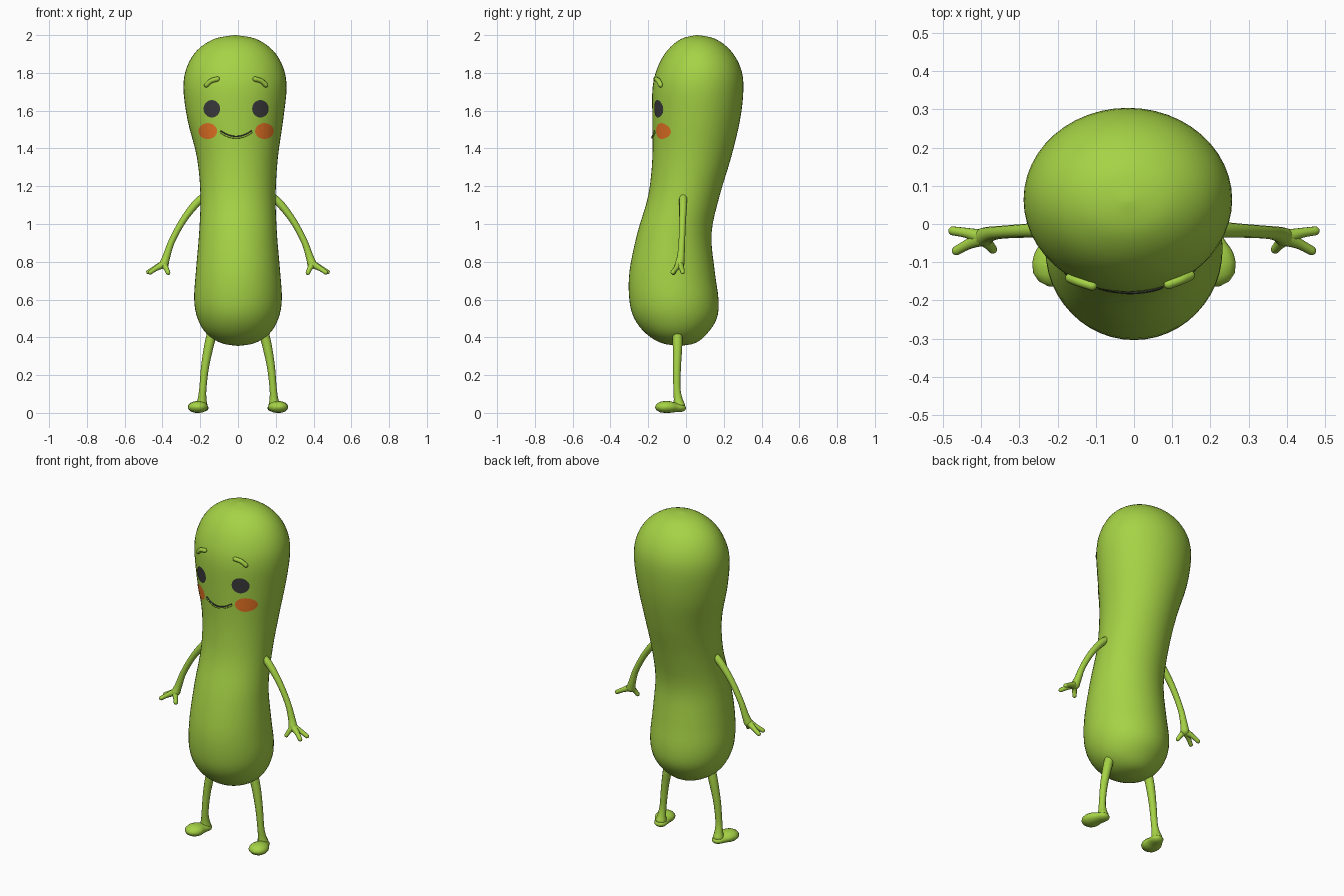
import bpy, bmesh
from math import sin, cos, pi
from mathutils import Vector
from mathutils.bvhtree import BVHTree

cube = bpy.data.objects.get("Cube")
if cube:
    bpy.data.objects.remove(cube, do_unlink=True)


def material(name, rgb):
    m = bpy.data.materials.new(name)
    m.use_nodes = True
    m.diffuse_color = (*rgb, 1)
    bsdf = m.node_tree.nodes["Principled BSDF"]
    bsdf.inputs["Base Color"].default_value = (*rgb, 1)
    bsdf.inputs["Roughness"].default_value = 0.6
    return m


GREEN = material("pickle green", (0.38, 0.65, 0.06))
CHARCOAL = material("charcoal", (0.042, 0.042, 0.045))
ORANGE = material("cheek orange", (0.78, 0.17, 0.018))


def finish(name, bm, mat):
    bmesh.ops.recalc_face_normals(bm, faces=bm.faces)
    mesh = bpy.data.meshes.new(name)
    bm.to_mesh(mesh)
    bm.free()
    mesh.materials.append(mat)
    mesh.shade_smooth()
    ob = bpy.data.objects.new(name, mesh)
    bpy.context.collection.objects.link(ob)


def smooth_path(rows, steps):
    """Catmull-Rom through rows of any width."""
    rows = [Vector(r) for r in rows]
    pts = [rows[0]] + rows + [rows[-1]]
    out = []
    for a, b, c, d in zip(pts, pts[1:], pts[2:], pts[3:]):
        for i in range(steps):
            t = i / steps
            out.append(0.5 * (2 * b + (c - a) * t + (2 * a - 5 * b + 4 * c - d) * t**2
                              + (3 * b - a - 3 * c + d) * t**3))
    return out + [rows[-1]]


def loft(bm, rings):
    """Bridge closed rings of points and cap both ends."""
    rings = [[bm.verts.new(p) for p in ring] for ring in rings]
    n = len(rings[0])
    for a, b in zip(rings, rings[1:]):
        for i in range(n):
            j = (i + 1) % n
            bm.faces.new((a[i], a[j], b[j], b[i]))
    bm.faces.new(rings[0])
    bm.faces.new(rings[-1])


def tube(bm, rows, ref=(0, 1, 0), squash=1, sides=12, steps=5, floor=None):
    """Round-ended tube through rows of (x, y, z, radius)."""
    path = smooth_path(rows, steps)
    last = len(path) - 1
    rings = []

    def ring(p, t, r):
        u = t.cross(Vector(ref)).normalized()
        v = t.cross(u)
        pts = [p + r * (u * cos(a) + v * squash * sin(a))
               for a in (2 * pi * k / sides for k in range(sides))]
        if floor is not None:
            for q in pts:
                q.z = max(q.z, floor)
        rings.append(pts)

    for i, row in enumerate(path):
        p, r = row.to_3d(), row[3]
        t = (path[min(i + 1, last)].to_3d() - path[max(i - 1, 0)].to_3d()).normalized()
        if i == 0:
            for a in (1.5, 1.0, 0.5):
                ring(p - t * r * sin(a), t, r * cos(a))
        ring(p, t, r)
        if i == last:
            for a in (0.5, 1.0, 1.5):
                ring(p + t * r * sin(a), t, r * cos(a))
    loft(bm, rings)


# Body: leaning, curved gherkin; rows are height, centre x, half width, back y, front y
sections = [
    (0.355, 0, 0.004, -0.03, -0.04),
    (0.37, 0, 0.09, 0.05, -0.13),
    (0.42, 0, 0.167, 0.112, -0.212),
    (0.5, 0, 0.214, 0.163, -0.274),
    (0.6, 0, 0.232, 0.172, -0.3),
    (0.75, 0, 0.223, 0.152, -0.299),
    (0.95, 0, 0.206, 0.135, -0.258),
    (1.15, 0, 0.199, 0.178, -0.2),
    (1.35, -0.003, 0.214, 0.238, -0.178),
    (1.55, -0.014, 0.253, 0.286, -0.178),
    (1.72, -0.016, 0.273, 0.304, -0.177),
    (1.83, -0.016, 0.255, 0.288, -0.15),
    (1.92, -0.016, 0.2, 0.235, -0.098),
    (1.98, -0.015, 0.11, 0.155, -0.025),
    (2.0, -0.015, 0.004, 0.065, 0.055),
]
SIDES = 48
bm = bmesh.new()
loft(bm, [[(cx + w * cos(a), (back + front) / 2 + (back - front) / 2 * sin(a), z)
           for a in (2 * pi * k / SIDES for k in range(SIDES))]
          for z, cx, w, back, front in smooth_path(sections, 4)])
bmesh.ops.recalc_face_normals(bm, faces=bm.faces)
skin = BVHTree.FromBMesh(bm)
finish("body", bm, GREEN)


def on_face(x, z, lift):
    hit, normal, _, _ = skin.ray_cast(Vector((x, -1, z)), Vector((0, 1, 0)))
    return hit + normal * lift


def face_plate(name, x, z, w, h, lift, mat):
    """Thin oval wrapped onto the front of the body."""
    bm = bmesh.new()
    n, levels = 32, 6
    rings = [[bm.verts.new(on_face(x + w * k / levels * cos(a), z + h * k / levels * sin(a), lift))
              for a in (2 * pi * i / n for i in range(n))] for k in range(1, levels + 1)]
    bm.faces.new(rings[0])
    for a, b in zip(rings, rings[1:]):
        for i in range(n):
            bm.faces.new((a[i], a[i - 1], b[i - 1], b[i]))
    finish(name, bm, mat)


def face_line(name, points, radius, mat):
    bm = bmesh.new()
    tube(bm, [(*on_face(x, z, radius * 0.5), radius) for x, z in points], (0, 0, 1), sides=8)
    finish(name, bm, mat)


# Smile: dark line resting on a thin lower lip
MID = -0.01
for name, height, radius, mat in (("mouth", 1.463, 0.004, CHARCOAL), ("lower_lip", 1.457, 0.005, GREEN)):
    face_line(name, [(MID + 0.08 * k / 4, height + 0.028 * (k / 4) ** 2) for k in range(-4, 5)],
              radius, mat)

for side, s in (("left", 1), ("right", -1)):
    # Face details
    face_plate(side + "_eye", MID + s * 0.127, 1.61, 0.043, 0.046, 0.004, CHARCOAL)
    face_plate(side + "_cheek", MID + s * 0.149, 1.492, 0.049, 0.042, 0.002, ORANGE)
    face_line(side + "_eyebrow",
              [(MID + s * x, z) for x, z in ((0.098, 1.766), (0.13, 1.756), (0.154, 1.735))],
              0.013, GREEN)

    # Arm with three fingers growing out of a small palm
    bm = bmesh.new()
    tube(bm, [(s * x, y, z, r) for x, y, z, r in (
        (0.17, -0.015, 1.15, 0.021), (0.22, -0.015, 1.11, 0.021), (0.29, -0.018, 1.02, 0.018),
        (0.35, -0.022, 0.91, 0.017), (0.378, -0.027, 0.83, 0.02), (0.392, -0.034, 0.788, 0.025))])
    for tip, mid in (((0.474, -0.018, 0.746), (0.435, -0.024, 0.768)),
                     ((0.465, -0.07, 0.744), (0.432, -0.052, 0.766)),
                     ((0.37, -0.066, 0.742), (0.381, -0.053, 0.766))):
        tube(bm, [(s * 0.394, -0.036, 0.787, 0.022),
                  (s * mid[0], *mid[1:], 0.014), (s * tip[0], *tip[1:], 0.012)], sides=10)
    finish(side + "_arm", bm, GREEN)

    # Leg flaring into a flat-soled foot
    bm = bmesh.new()
    tube(bm, [(s * x, y, z, r) for x, y, z, r in (
        (0.135, -0.045, 0.43, 0.027), (0.155, -0.045, 0.35, 0.025), (0.175, -0.048, 0.24, 0.021),
        (0.186, -0.048, 0.13, 0.019), (0.19, -0.042, 0.075, 0.023), (0.192, -0.036, 0.04, 0.031))])
    tube(bm, [(s * x, y, z, r) for x, y, z, r in (
        (0.193, -0.037, 0.027, 0.038), (0.2, -0.06, 0.029, 0.043),
        (0.209, -0.088, 0.031, 0.052), (0.213, -0.11, 0.031, 0.054))],
        (0, 0, 1), squash=0.6, sides=16, floor=0.0)
    finish(side + "_leg", bm, GREEN)
